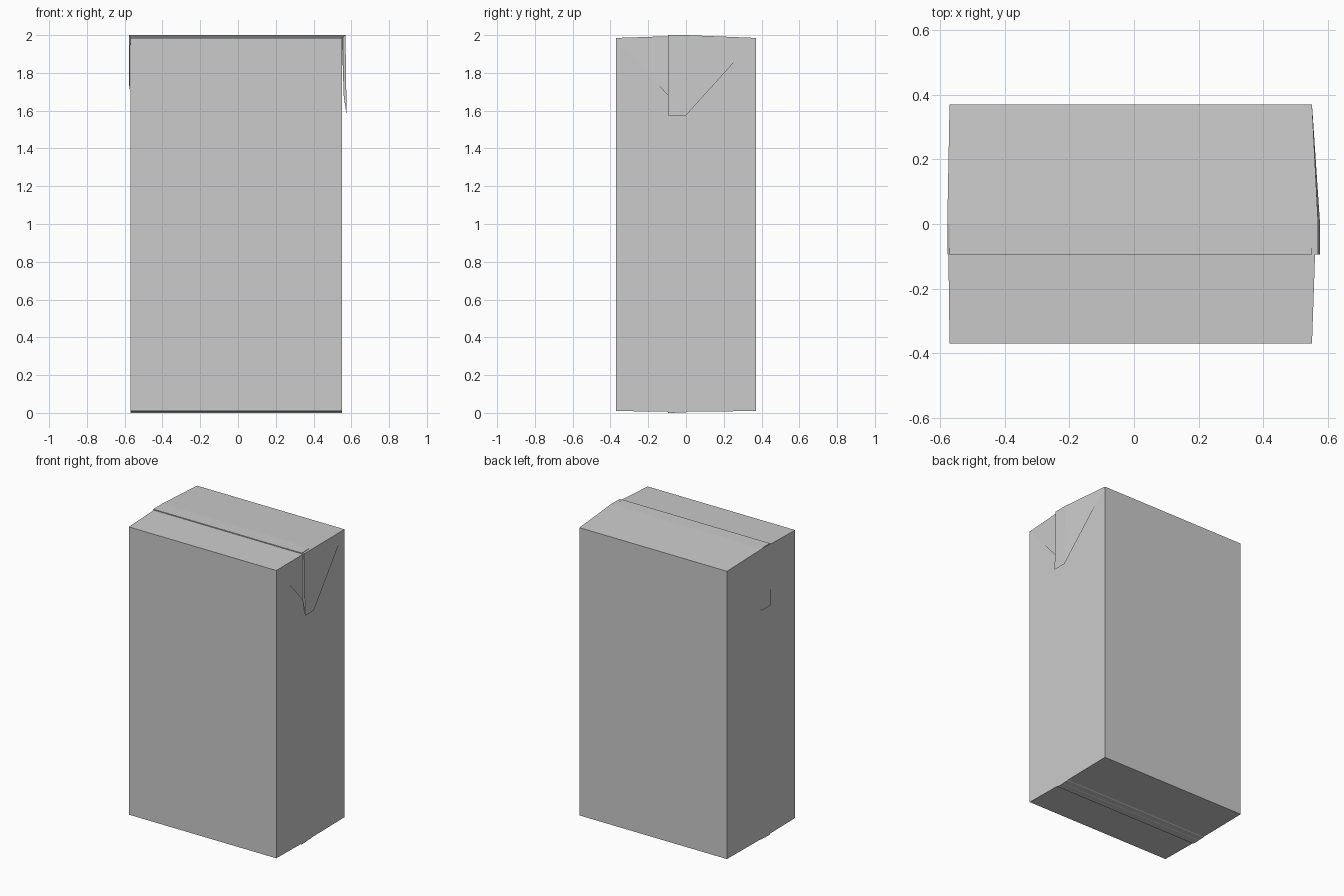
import bpy, bmesh

if "Cube" in bpy.data.objects:
    bpy.data.objects.remove(bpy.data.objects["Cube"])

X0, X1, Y, ZB, ZT = -0.57, 0.55, 0.37, 0.01, 1.985
SEAM = -0.095


def make_mesh(name, verts, faces):
    me = bpy.data.meshes.new(name)
    me.from_pydata(verts, [], faces)
    bm = bmesh.new()
    bm.from_mesh(me)
    bmesh.ops.recalc_face_normals(bm, faces=bm.faces)
    bm.to_mesh(me)
    bm.free()
    ob = bpy.data.objects.new(name, me)
    bpy.context.collection.objects.link(ob)
    return ob


def prism(name, profile, x0, x1):
    n = len(profile)
    verts = [(x, y, z) for x in (x0, x1) for y, z in profile]
    faces = [tuple(range(n)), tuple(range(n, 2 * n))]
    faces += [(i, (i + 1) % n, n + (i + 1) % n, n + i) for i in range(n)]
    return make_mesh(name, verts, faces)


# Carton body: gently ridged top, overlap step along the seam
prism("carton_body", [
    (-Y, ZB), (-Y, ZT), (SEAM, 1.994), (SEAM, 2.0), (0.0, 2.0), (Y, ZT),
    (Y, ZB), (0.0, 0.006), (SEAM, 0.006)], X0, X1)

# Folded seam strip under the base
prism("bottom_seam", [
    (SEAM, 0.008), (SEAM, 0.0), (-0.045, 0.001), (-0.04, 0.003),
    (0.0, 0.003), (0.01, 0.008)], X0, X1)


def ear(name, xb, x_top, x_tip):
    """Folded corner triangle: long back wing, flat seam strip, front wing."""
    xf = xb + (x_top - xb) * 0.5
    verts = [
        (xb, Y, ZT),            # 0 back corner
        (x_top, 0.0, 2.0),      # 1 strip top, back
        (x_top, SEAM, 2.0),     # 2 strip top, front
        (x_tip, SEAM, 1.575),   # 3 strip tip, front
        (x_tip, 0.0, 1.575),    # 4 strip tip, back
        (xb, -Y, ZT),           # 5 front corner
        (xf, SEAM, 1.994),      # 6 front wing top
        (xf, SEAM, 1.68),       # 7 front wing foot
        (xb, SEAM, 1.994),      # 8 inner top, front
        (xb, 0.0, 2.0),         # 9 inner top, back
    ]
    faces = [
        (0, 1, 4), (1, 2, 3, 4),            # outer back wing and strip
        (2, 6, 7, 3), (6, 5, 7),            # seam step and front wing
        (0, 9, 1), (9, 8, 6, 2, 1), (8, 5, 6),  # top edge
        (0, 4, 9), (9, 4, 3, 8), (8, 3, 7), (8, 7, 5),  # inner layer
    ]
    return make_mesh(name, verts, faces)


# Side ears; the left one lies flatter against the wall
ear("right_ear", X1, 0.569, 0.575)
ear("left_ear", X0, -0.577, -0.575)
